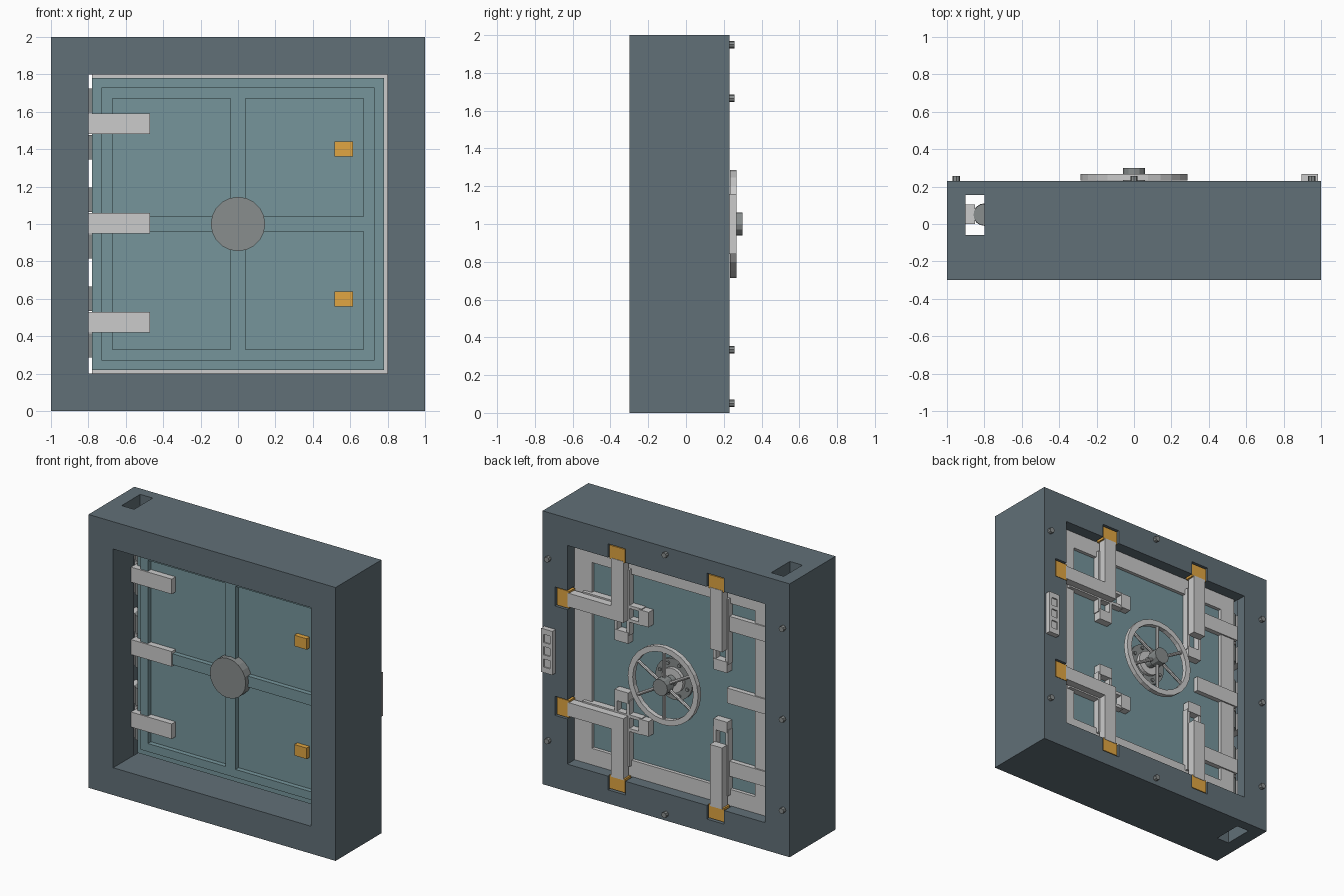
import bpy, bmesh, math
from mathutils import Vector, Matrix

if "Cube" in bpy.data.objects:
    bpy.data.objects.remove(bpy.data.objects["Cube"])


def material(name, rgb):
    m = bpy.data.materials.new(name)
    m.diffuse_color = (*rgb, 1)
    m.use_nodes = True
    m.node_tree.nodes["Principled BSDF"].inputs["Base Color"].default_value = m.diffuse_color
    return m


SLATE = material("slate_steel", (0.12, 0.16, 0.185))
TEAL = material("teal_panel", (0.18, 0.3, 0.33))
BRASS = material("brass", (0.75, 0.38, 0.055))
DARK = material("dark_steel", (0.25, 0.27, 0.27))


def finish(name, bm, mat=None):
    me = bpy.data.meshes.new(name)
    bmesh.ops.recalc_face_normals(bm, faces=bm.faces)
    bm.to_mesh(me)
    bm.free()
    ob = bpy.data.objects.new(name, me)
    bpy.context.collection.objects.link(ob)
    if mat:
        me.materials.append(mat)
    return ob


def box(name, x, y, z, mat=None):
    """Box from (low, high) pairs, in any order."""
    bm = bmesh.new()
    bmesh.ops.create_cube(bm, size=1)
    for v in bm.verts:
        v.co = [sum(r) / 2 + c * abs(r[1] - r[0]) for r, c in zip((x, y, z), v.co)]
    return finish(name, bm, mat)


def rod(name, a, b, r, sides=12, mat=None):
    """Cylinder between two points."""
    a, b = Vector(a), Vector(b)
    bm = bmesh.new()
    turn = Vector((0, 0, 1)).rotation_difference(b - a).to_matrix().to_4x4()
    bmesh.ops.create_cone(bm, cap_ends=True, segments=sides, radius1=r, radius2=r,
                          depth=(b - a).length, matrix=Matrix.Translation((a + b) / 2) @ turn)
    return finish(name, bm, mat)


def cut(ob, cutters):
    """Subtract the cutters one by one, then bake and remove them."""
    for c in cutters:
        c.hide_render = True
        mod = ob.modifiers.new("cut", 'BOOLEAN')
        mod.operation, mod.solver, mod.object = 'DIFFERENCE', 'EXACT', c
    dg = bpy.context.evaluated_depsgraph_get()
    me = bpy.data.meshes.new_from_object(ob.evaluated_get(dg))
    ob.modifiers.clear()
    ob.data = me
    for c in cutters:
        bpy.data.objects.remove(c)


# Wall frame with opening, hinge shaft and bolt notches
frame = box("frame", (-1, 1), (-0.3, 0.23), (0, 2), SLATE)
cutters = [box("cut_opening", (-0.8, 0.8), (-1, 1), (0.2, 1.8)),
           box("cut_hinge_shaft", (-0.9, -0.799), (-0.06, 0.155), (-1, 3))]
for s in (-1, 1):
    for x in (-0.4, 0.4):
        cutters.append(box("cut_notch", (x - 0.07, x + 0.07), (0.14, 0.5),
                           (1 + s * 0.75, 1 + s * 0.9)))
    cutters.append(box("cut_notch", (0.75, 0.9), (0.14, 0.5),
                       (1 + s * 0.4 - 0.07, 1 + s * 0.4 + 0.07)))
cut(frame, cutters)

# Door slab with a raised front grid: one block with four panels cut away
box("door", (-0.78, 0.78), (-0.05, 0.12), (0.22, 1.78), TEAL)
grid = box("door_front_grid", (-0.73, 0.73), (-0.085, -0.045), (0.27, 1.73), TEAL)
cut(grid, [box("cut_panel", (sx * 0.04, sx * 0.67), (-0.4, 0.4),
               (1 + sz * 0.04, 1 + sz * 0.67)) for sx in (-1, 1) for sz in (-1, 1)])

# Rim around the back of the door
rim = box("door_rim", (-0.78, 0.8), (0.085, 0.145), (0.2, 1.8))
cut(rim, [box("cut_rim", (-0.66, 0.66), (-1, 1), (0.32, 1.68))])

# Front boss and keyhole covers
rod("front_boss", (0, -0.118, 1), (0, -0.04, 1), 0.145, 20, DARK)
for s in (-1, 1):
    box("keyhole_cover", (0.515, 0.615), (-0.085, -0.04),
        (1 + s * 0.4 - 0.04, 1 + s * 0.4 + 0.04), BRASS)

# Three hinges: straps on both door faces, knuckles and frame leaves
for z in (1.535, 1.005, 0.475):
    zr = (z - 0.055, z + 0.055)
    box("hinge_strap_front", (-0.8, -0.47), (-0.095, -0.045), zr)
    box("hinge_strap_back", (-0.8, -0.44), (0.1, 0.155), zr)
    box("hinge_strap_edge", (-0.8, -0.77), (-0.095, 0.155), zr)
    rod("hinge_knuckle", (-0.8, 0.05, zr[0]), (-0.8, 0.05, zr[1]), 0.06, 16)
    for s in (-1, 1):
        a, b = z + s * 0.06, z + s * 0.19
        rod("hinge_knuckle", (-0.8, 0.05, a), (-0.8, 0.05, b), 0.058, 16, DARK)
        box("hinge_leaf", (-0.9, -0.85), (0, 0.105), (a, b))


# One sliding bolt: brass tip, bar, twin guide rails and end block.
# c is the sideways position, s the direction it points, vertical or not.
def bolt(c, s, vertical):
    o = 1 if vertical else 0

    def part(name, w, y, r, mat=None, off=0):
        side = (c + off - w / 2, c + off + w / 2)
        along = (o + s * r[0], o + s * r[1])
        box(name, *((side, y, along) if vertical else (along, y, side)), mat)

    part("bolt_tip", 0.125, (0.155, 0.222), (0.79, 0.89), BRASS)
    part("bolt_bar", 0.10, (0.165, 0.225), (0.35, 0.80))
    for e in (-1, 1):
        part("bolt_rail", 0.022, (0.11, 0.17), (0.24, 0.72), None, e * 0.05)
    part("bolt_stop", 0.11, (0.115, 0.175), (0.18, 0.26))


for s in (-1, 1):
    bolt(0.4, s, True)
    bolt(-0.4, s, True)
    bolt(1 + s * 0.4, 1, False)

# Handwheel: flange with bolts, shaft, hub, spokes and rim
rod("wheel_flange", (0, 0.11, 1), (0, 0.14, 1), 0.15, 24, DARK)
rod("wheel_collar", (0, 0.12, 1), (0, 0.165, 1), 0.09, 24)
rod("wheel_shaft", (0, 0.12, 1), (0, 0.25, 1), 0.04, 16, DARK)
rod("wheel_hub", (0, 0.225, 1), (0, 0.30, 1), 0.06, 12, DARK)
for i in range(8):
    a = math.tau * (i + 0.5) / 8
    x, z = 0.12 * math.cos(a), 1 + 0.12 * math.sin(a)
    rod("flange_bolt", (x, 0.13, z), (x, 0.15, z), 0.013, 8, DARK)
for i in range(6):
    a = math.tau * i / 6 + math.pi / 6
    d = Vector((math.cos(a), 0, math.sin(a)))
    c = Vector((0, 0.25, 1))
    rod("wheel_spoke", c + d * 0.04, c + d * 0.265, 0.012, 8)
wheel = rod("wheel_rim", (0, 0.232, 1), (0, 0.267, 1), 0.285, 24)
cut(wheel, [rod("cut_wheel", (0, 0, 1), (0, 0.6, 1), 0.245, 24)])

# Anchor bolts on the back of the frame
for x, z in [(sx * 0.95, z) for sx in (-1, 1) for z in (0.335, 1.665)] + \
            [(-0.95, 1), (0, 0.05), (0, 1.95)]:
    rod("anchor_bolt", (x, 0.2, z), (x, 0.257, z), 0.02, 8, DARK)

# Control box with three recessed slots
panel = box("control_box", (0.895, 0.985), (0.22, 0.268), (0.84, 1.16))
cut(panel, [box("cut_slot", (0.915, 0.965), (0.258, 0.4), (z - 0.03, z + 0.03))
            for z in (0.91, 1.0, 1.09)])
